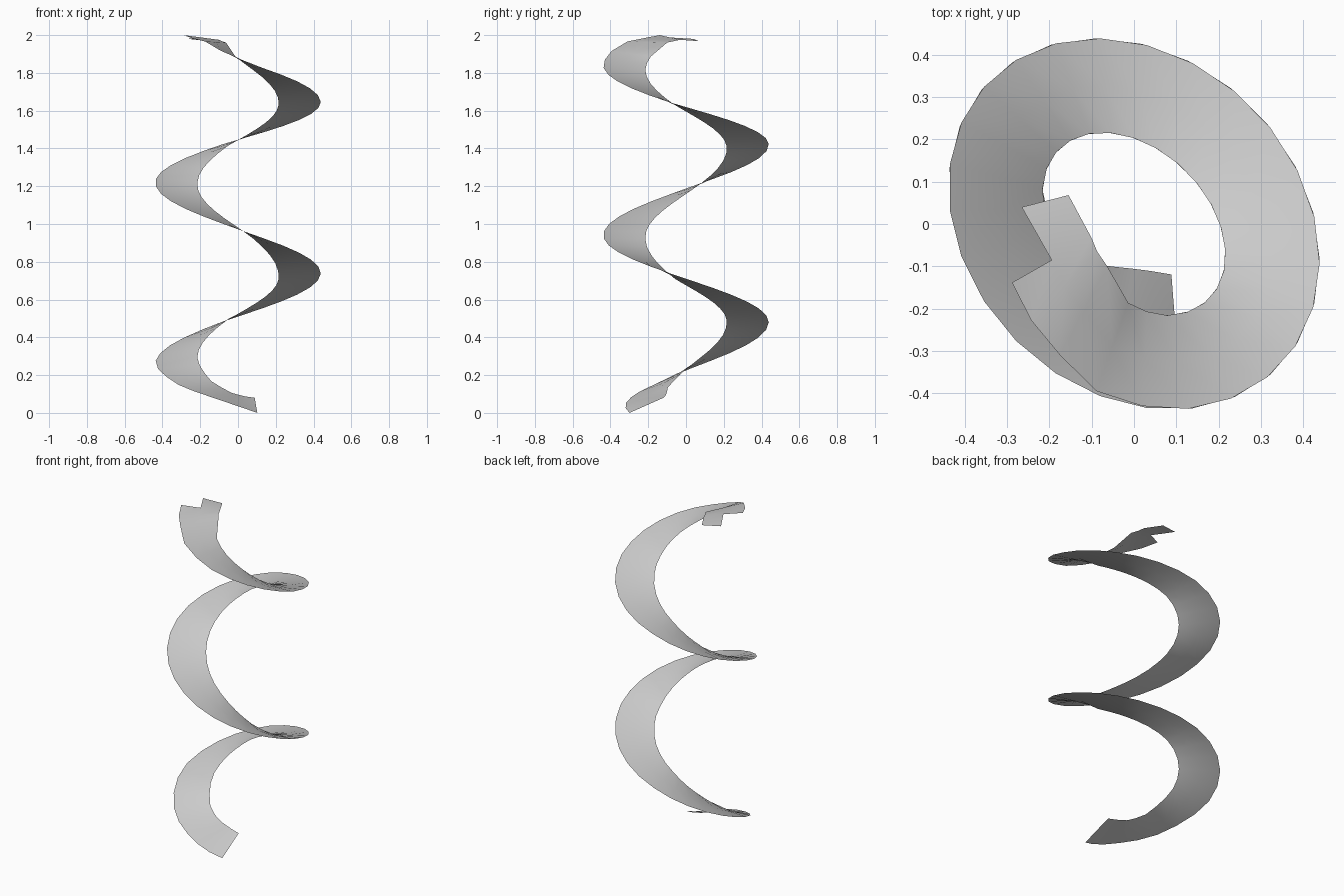
import bpy
from math import cos, sin, radians, sqrt
from mathutils import Vector

cube = bpy.data.objects.get("Cube")
if cube:
    bpy.data.objects.remove(cube, do_unlink=True)

# Plain grey material
grey = bpy.data.materials.new("plain_grey")
grey.use_nodes = True
colour = (0.6, 0.6, 0.6, 1)
grey.diffuse_color = colour
grey.node_tree.nodes["Principled BSDF"].inputs["Base Color"].default_value = colour

# Climb of the spiral: turn angle, then scale and height of the outer edge,
# then lead angle, scale and height of the inner edge
KEYS = [
    (-149, .69, 0, -19, .60, .08),
    (-129, .75, .035, -7, .48, .09),
    (-105, .81, .085, -3, .59, .107),
    (-81, .89, .135, 1, .85, .155),
    (-39, 1, .26, 0, 1, .28),
    (39, 1, .48, 0, 1, .49),
    (141, 1, .74, 0, 1, .71),
    (219, 1, .94, 0, 1, .94),
    (321, 1, 1.22, 0, 1, 1.2),
    (399, 1, 1.42, 0, 1, 1.41),
    (501, 1, 1.645, 0, 1, 1.63),
    (579, 1, 1.84, 0, 1, 1.83),
    (604, .98, 1.92, -4, .94, 1.89),
    (616, .90, 1.965, 4, .67, 1.96),
    (646, .80, 2.0, 4, .57, 1.975),
    (671, .87, 1.992, 20, .72, 1.968),
]


def sample(q):
    for k, m in zip(KEYS, KEYS[1:]):
        if q <= m[0]:
            t = (q - k[0]) / (m[0] - k[0])
            return [u + (v - u) * t for u, v in zip(k, m)]
    return KEYS[-1]


def on_ellipse(angle, long_r, short_r, scale, z):
    """Point on an ellipse whose long axis runs back right to front left."""
    a = long_r * scale * cos(radians(angle)) / sqrt(2)
    b = short_r * scale * sin(radians(angle)) / sqrt(2)
    return Vector((b - a, a + b, z))


# Three rails: inner, middle, outer
ROWS = 55
first, last = KEYS[0][0], KEYS[-2][0]
turns = [first + (last - first) * i / ROWS for i in range(ROWS + 1)] + [KEYS[-1][0]]
verts, faces = [], []
for q in turns:
    _, fo, zo, lead, fi, zi = sample(q)
    outer = on_ellipse(q, .48, .392, fo, zo)
    inner = on_ellipse(q + lead, .25, .175, fi, zi)
    verts += [inner, (inner + outer) / 2, outer]

# Two strips of quads; the inner strip runs one quad further at the top
for i in range(ROWS + 1):
    for j in range(2 if i < ROWS else 1):
        a = 3 * i + j
        faces.append((a, a + 1, a + 4, a + 3)[::-1])

mesh = bpy.data.meshes.new("spiral_ribbon")
used = sorted({v for f in faces for v in f})
mesh.from_pydata([verts[v] for v in used], [], faces)
mesh.materials.append(grey)
for p in mesh.polygons:
    p.use_smooth = True
ribbon = bpy.data.objects.new("spiral_ribbon", mesh)
bpy.context.collection.objects.link(ribbon)
